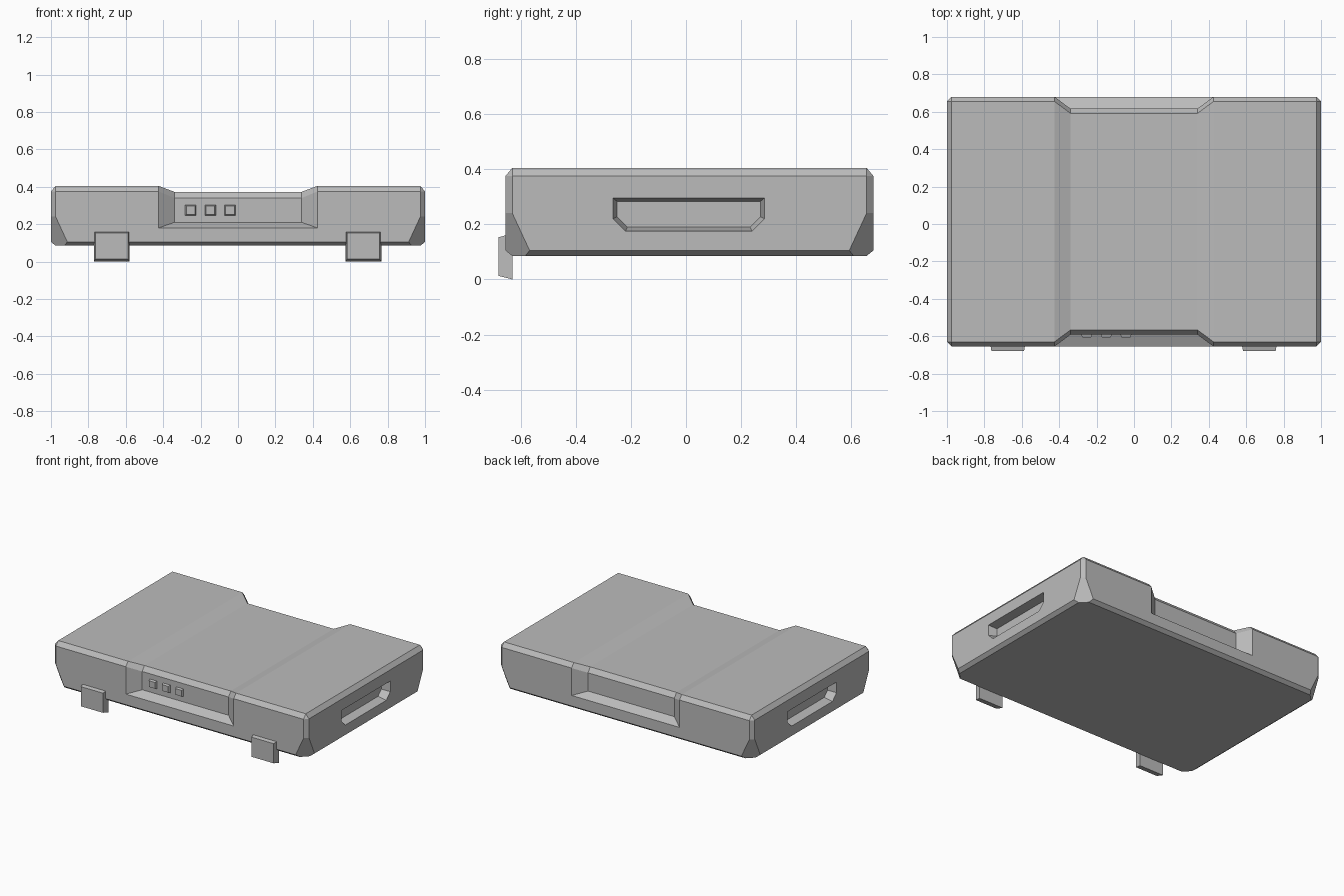
import bpy
import bmesh

if "Cube" in bpy.data.objects:
    bpy.data.objects.remove(bpy.data.objects["Cube"], do_unlink=True)

grey = bpy.data.materials.new("plain_grey")
grey.use_nodes = True
grey.diffuse_color = (0.5, 0.5, 0.5, 1)
grey.node_tree.nodes["Principled BSDF"].inputs["Base Color"].default_value = grey.diffuse_color

CY = 0.0125      # body centre in y
HALF = 0.6675    # body half depth
EDGE = 0.025     # edge chamfer
LOW, TOP = 0.085, 0.405


def finish(name, bm):
    bmesh.ops.remove_doubles(bm, verts=bm.verts, dist=0.0005)
    bmesh.ops.recalc_face_normals(bm, faces=bm.faces)
    mesh = bpy.data.meshes.new(name)
    bm.to_mesh(mesh)
    bm.free()
    mesh.materials.append(grey)
    obj = bpy.data.objects.new(name, mesh)
    bpy.context.collection.objects.link(obj)
    return obj


def loft(name, sections):
    """Skin closed sections of equal length and cap both ends."""
    bm = bmesh.new()
    rings = [[bm.verts.new(p) for p in s] for s in sections]
    n = len(rings[0])
    for a, b in zip(rings, rings[1:]):
        for i in range(n):
            j = (i + 1) % n
            bm.faces.new((a[i], a[j], b[j], b[i]))
    bm.faces.new(rings[0][::-1])
    bm.faces.new(rings[-1])
    bmesh.ops.remove_doubles(bm, verts=bm.verts, dist=0.0005)
    bmesh.ops.dissolve_degenerate(bm, edges=bm.edges, dist=0.0005)
    return finish(name, bm)


def body_section(x, kind):
    """Cross-section at x, mirrored front to back."""
    if kind == "end":
        h = HALF - EDGE
        half = [(h, LOW + 0.02), (h, LOW + 0.02), (h, 0.18), (h, 0.18),
                (h, TOP - 0.03), (h, TOP - 0.03)]
    elif kind == "full":
        half = [(HALF - EDGE, LOW), (HALF, LOW + 0.02), (HALF, 0.18), (HALF, 0.18),
                (HALF, TOP - 0.03), (HALF - EDGE, TOP)]
    else:
        inner = HALF - 0.063
        half = [(HALF - EDGE, LOW), (HALF, LOW + 0.02), (HALF, 0.18), (inner, 0.21),
                (inner, 0.34), (inner - EDGE, 0.373)]
    return ([(x, CY - y, z) for y, z in half]
            + [(x, CY + y, z) for y, z in reversed(half)])


# Body with the front and back grip recesses
stations = [(-1, "end"), (-0.975, "full"), (-0.425, "full"), (-0.34, "recess"),
            (0.34, "recess"), (0.425, "full"), (0.975, "full"), (1, "end")]
body = loft("case_body", [body_section(x, k) for x, k in stations])

# Slanted cuts on the four lower corners
bm = bmesh.new()
bm.from_mesh(body.data)
slope = 0.065 / 0.14
for sx in (-1, 1):
    for sy in (-1, 1):
        cut = bmesh.ops.bisect_plane(
            bm, geom=bm.verts[:] + bm.edges[:] + bm.faces[:], dist=0.0002,
            plane_co=(sx * (1 - EDGE), CY + sy * HALF, 0.24),
            plane_no=(sx, sy, -slope), clear_outer=True)
        rim = [e for e in cut["geom_cut"] if isinstance(e, bmesh.types.BMEdge)]
        bmesh.ops.holes_fill(bm, edges=[e for e in rim if e.is_boundary], sides=0)
bmesh.ops.recalc_face_normals(bm, faces=bm.faces)
bm.to_mesh(body.data)
bm.free()


# Tapered side handle slots
def slot_outline(x, inset):
    w, lo, hi = 0.275 - inset, 0.175 + inset, 0.295 - inset * 0.8
    c = 0.045 - inset * 0.5
    return [(x, 0.01 + y, z) for y, z in
            [(-w, hi), (-w, lo + c), (-w + c, lo), (w - c, lo), (w, lo + c), (w, hi)]]


for side in (-1, 1):
    cutter = loft("slot_cutter", [slot_outline(side * 1.06, -0.015),
                                  slot_outline(side, 0),
                                  slot_outline(side * 0.94, 0.015)])
    cutter.hide_render = True
    mod = body.modifiers.new("slot", "BOOLEAN")
    mod.operation = "DIFFERENCE"
    mod.solver = "EXACT"
    mod.object = cutter
    bpy.context.view_layer.objects.active = body
    bpy.ops.object.modifier_apply(modifier=mod.name)
    bpy.data.objects.remove(cutter, do_unlink=True)


def plate(name, x, z, y_back, y_front, back, front):
    """Block facing the front that narrows from its back to its front."""
    def ring(y, size):
        w, h = size
        return [(x - w, y, z - h), (x + w, y, z - h), (x + w, y, z + h), (x - w, y, z + h)]
    loft(name, [ring(y_back, back), ring(y_front, front)])


# Front feet
for label, x in (("right", -0.675), ("left", 0.67)):
    plate(label + "_foot", x, 0.083, -0.63, -0.68, (0.096, 0.083), (0.087, 0.07))

# Buttons in the front recess
for i in range(3):
    plate("button_" + str(i + 1), -0.253 + i * 0.105, 0.275, -0.585, -0.607,
          (0.032, 0.03), (0.023, 0.022))
